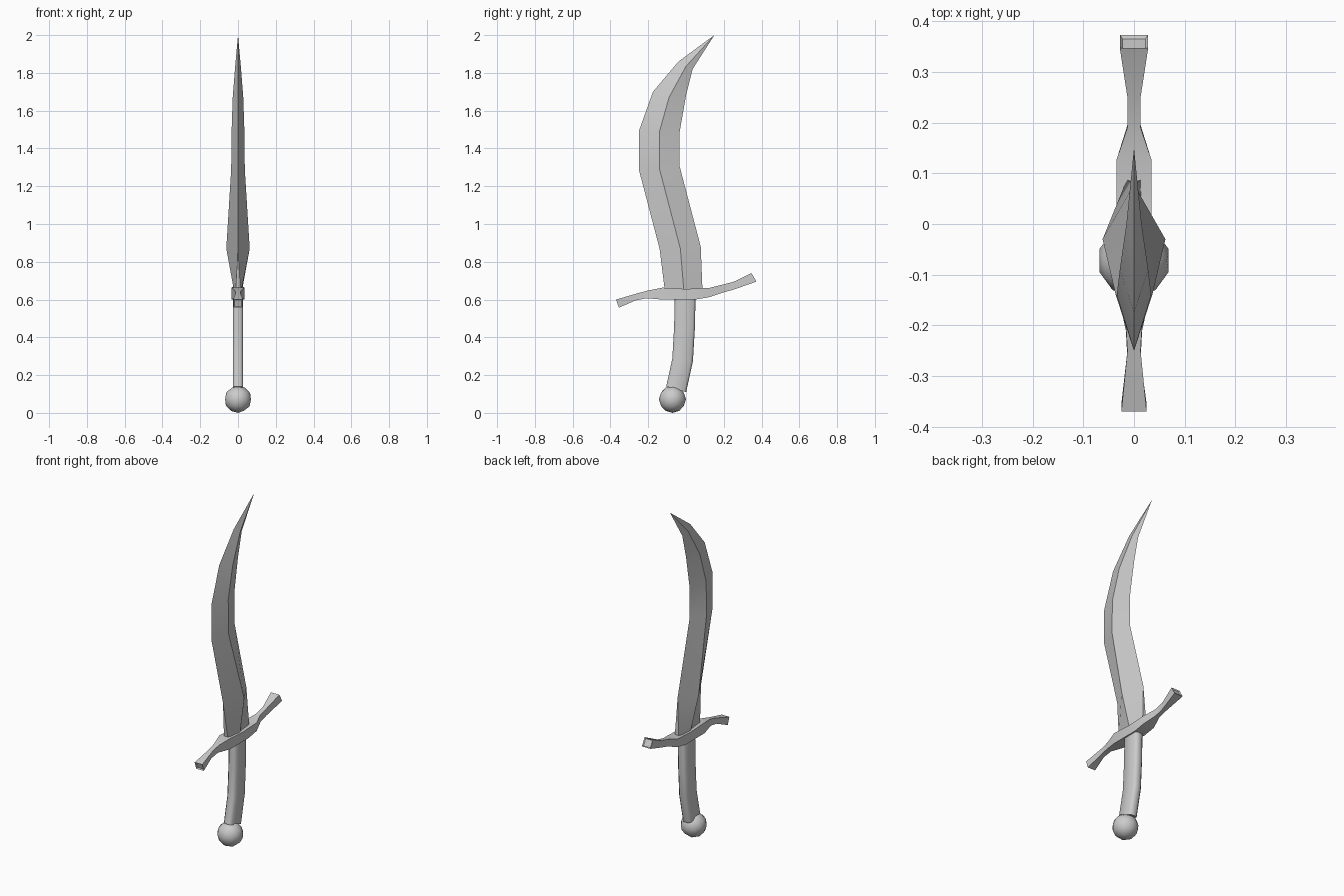
import bpy, bmesh
from mathutils import Vector

cube = bpy.data.objects.get("Cube")
if cube:
    bpy.data.objects.remove(cube)

steel = bpy.data.materials.new("grey_steel")
steel.use_nodes = True
GREY = (0.6, 0.6, 0.6, 1)
steel.diffuse_color = GREY
steel.node_tree.nodes["Principled BSDF"].inputs["Base Color"].default_value = GREY


def finish(bm, name, angle=0.5):
    """Turn a bmesh into a shaded object."""
    bmesh.ops.recalc_face_normals(bm, faces=bm.faces)
    mesh = bpy.data.meshes.new(name)
    bm.to_mesh(mesh)
    bm.free()
    mesh.materials.append(steel)
    obj = bpy.data.objects.new(name, mesh)
    bpy.context.collection.objects.link(obj)
    bpy.ops.object.select_all(action='DESELECT')
    bpy.context.view_layer.objects.active = obj
    obj.select_set(True)
    bpy.ops.object.shade_smooth_by_angle(angle=angle)
    return obj


def loft(rings, inset_ends=False):
    """Bridge equal-length rings of points and cap both ends."""
    bm = bmesh.new()
    loops = [[bm.verts.new(p) for p in ring] for ring in rings]
    n = len(loops[0])
    for a, b in zip(loops, loops[1:]):
        for i in range(n):
            j = (i + 1) % n
            bm.faces.new((a[i], a[j], b[j], b[i]))
    caps = [bm.faces.new(loops[0]), bm.faces.new(loops[-1])]
    if inset_ends:
        bmesh.ops.recalc_face_normals(bm, faces=bm.faces)
        bmesh.ops.inset_individual(bm, faces=caps, thickness=0.008, depth=-0.006)
    bmesh.ops.remove_doubles(bm, verts=bm.verts, dist=0.0002)
    return bm


# Blade: (front y, z), (ridge y, z), (back y, z), ridge half width, edge half width
blade = [
    ((-0.11, 0.63), (-0.01, 0.63), (0.088, 0.63), 0.018, 0.014),
    ((-0.14, 0.87), (-0.03, 0.87), (0.078, 0.88), 0.062, 0),
    ((-0.25, 1.29), (-0.14, 1.29), (-0.035, 1.31), 0.036, 0),
    ((-0.25, 1.49), (-0.14, 1.49), (-0.035, 1.48), 0.034, 0),
    ((-0.175, 1.7), (-0.09, 1.67), (0, 1.68), 0.028, 0),
    ((-0.04, 1.86), (0, 1.835), (0.035, 1.82), 0.015, 0),
    ((0.15, 2), (0.15, 2), (0.15, 2), 0, 0),
]
rings = []
for front, ridge, back, w, e in blade:
    rings.append([(-e, *front), (e, *front), (w, *ridge),
                  (e, *back), (-e, *back), (-w, *ridge)])
finish(loft(rings), "blade")

# Crossguard: (top y, z), (bottom y, z), half width
guard = [
    ((-0.37, 0.6), (-0.355, 0.557), 0.025),
    ((-0.25, 0.635), (-0.268, 0.595), 0.013),
    ((-0.2, 0.648), (-0.21, 0.607), 0.016),
    ((-0.125, 0.663), (-0.125, 0.6), 0.035),
    ((0, 0.656), (0.05, 0.6), 0.035),
    ((0.125, 0.662), (0.125, 0.613), 0.035),
    ((0.19, 0.678), (0.195, 0.637), 0.013),
    ((0.25, 0.693), (0.25, 0.652), 0.013),
    ((0.347, 0.74), (0.373, 0.695), 0.028),
]
finish(loft([[(-w, *t), (w, *t), (w, *b), (-w, *b)] for t, b, w in guard], True),
       "crossguard")

# Grip: chamfered oblong section swept along a gentle curve
path = [(-0.004, 0.63, 0), (-0.008, 0.45, 0.03), (-0.018, 0.28, 0.12), (-0.052, 0.125, 0.28)]
rings = []
HX, HY, C = 0.027, 0.055, 0.012
section = [(HX, HY - C), (HX - C, HY), (C - HX, HY), (-HX, HY - C),
           (-HX, C - HY), (C - HX, -HY), (HX - C, -HY), (HX, C - HY)]
for y, z, tilt in path:
    along = Vector((0, 1, -tilt)).normalized()
    rings.append([Vector((x, 0, 0)) + Vector((0, y, z)) + along * s for x, s in section])
finish(loft(rings), "grip", 0.85)

# Pommel
bm = bmesh.new()
bmesh.ops.create_icosphere(bm, subdivisions=2, radius=0.072)
bmesh.ops.translate(bm, verts=bm.verts, vec=(0, -0.072, 0.072))
finish(bm, "pommel", 1.0)
